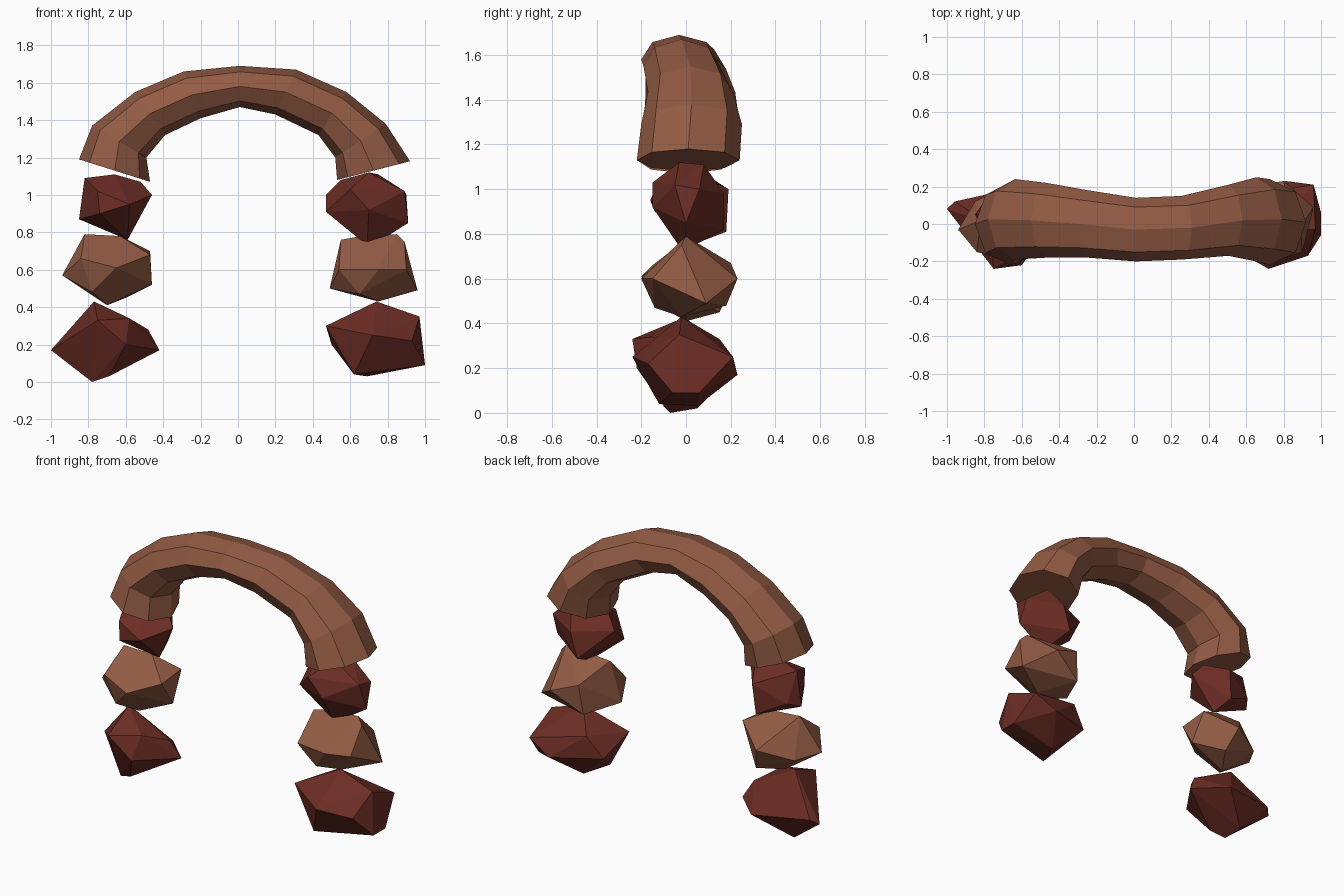
import bpy, bmesh, math
from mathutils import Vector

cube = bpy.data.objects.get("Cube")
if cube:
    bpy.data.objects.remove(cube)


def make_material(name, color):
    mat = bpy.data.materials.new(name)
    mat.use_nodes = True
    mat.diffuse_color = color
    mat.node_tree.nodes["Principled BSDF"].inputs["Base Color"].default_value = color
    return mat


clay = make_material("clay brown", (0.29, 0.105, 0.057, 1))
rust = make_material("dark rust red", (0.15, 0.026, 0.018, 1))


def add_object(name, bm, mat):
    bmesh.ops.recalc_face_normals(bm, faces=bm.faces)
    mesh = bpy.data.meshes.new(name)
    bm.to_mesh(mesh)
    bm.free()
    mesh.materials.append(mat)
    obj = bpy.data.objects.new(name, mesh)
    bpy.context.scene.collection.objects.link(obj)
    return obj


def make_rock(name, mat, points):
    """Faceted stone: convex hull of its corner points."""
    bm = bmesh.new()
    verts = [bm.verts.new(p) for p in points]
    hull = bmesh.ops.convex_hull(bm, input=verts)
    loose = {v for v in hull["geom_interior"] if isinstance(v, bmesh.types.BMVert)}
    bmesh.ops.delete(bm, geom=list(loose), context="VERTS")
    bmesh.ops.dissolve_limit(bm, angle_limit=math.radians(6),
                             verts=bm.verts, edges=bm.edges)
    return add_object(name, bm, mat)


def make_arch(name, mat, stations, sides=8):
    """Sweep an octagon; each station is outer x, z, inner x, z, front y, back y."""
    bm = bmesh.new()
    rings = []
    for ox, oz, ix, iz, front, back in stations:
        outer, inner = Vector((ox, 0, oz)), Vector((ix, 0, iz))
        middle, reach = (outer + inner) / 2, (outer - inner) / 2
        ring = []
        for k in range(sides):
            a = math.tau * k / sides
            p = middle + reach * math.cos(a)
            p.y = (front + back) / 2 + (back - front) / 2 * math.sin(a)
            ring.append(bm.verts.new(p))
        rings.append(ring)
    for r, s in zip(rings, rings[1:]):
        for k in range(sides):
            n = (k + 1) % sides
            bm.faces.new((r[k], r[n], s[n], s[k]))
    bm.faces.new(rings[0])
    bm.faces.new(rings[-1])
    return add_object(name, bm, mat)


# Heavy curved lintel
make_arch("arch", clay, [
    (-.85, 1.19, -.47, 1.07, -.22, .22),
    (-.78, 1.37, -.49, 1.2, -.19, .24),
    (-.55, 1.55, -.39, 1.32, -.18, .22),
    (-.29, 1.66, -.2, 1.41, -.18, .18),
    (.01, 1.69, .01, 1.47, -.2, .14),
    (.31, 1.67, .2, 1.43, -.19, .15),
    (.58, 1.55, .43, 1.32, -.17, .21),
    (.79, 1.38, .52, 1.2, -.2, .25),
    (.92, 1.18, .53, 1.08, -.22, .24),
])

# Left stack of stones
make_rock("left_top_stone", rust, [
    (.55, 0, 1.08), (.7, -.03, 1.12), (.75, .08, 1.11), (.89, -.05, 1.02),
    (.9, .06, 1), (.91, 0, .85), (.72, 0, .73), (.69, -.02, .73),
    (.47, -.05, .91), (.47, .05, 1), (.6, -.15, 1.03), (.7, -.15, .92),
    (.7, .17, .98), (.65, .17, .82)])
make_rock("left_middle_stone", clay, [
    (.55, -.02, .76), (.66, 0, .78), (.85, 0, .79), (.89, -.02, .75),
    (.96, .09, .49), (.9, -.15, .6), (.75, -.2, .6), (.54, -.17, .6),
    (.49, -.05, .5), (.75, -.02, .43), (.6, .18, .48), (.8, .23, .6),
    (.62, .2, .67), (.65, -.14, .47)])
make_rock("left_bottom_stone", rust, [
    (.74, -.02, .43), (.97, -.03, .35), (.96, .21, .25), (1, .06, .09),
    (1, -.06, .09), (.93, -.17, .22), (.72, -.24, .25), (.47, -.1, .3),
    (.5, .12, .2), (.62, -.12, .04), (.69, .05, .03), (.81, .23, .17),
    (.6, .15, .33)])

# Right stack of stones
make_rock("right_top_stone", rust, [
    (-.82, .05, 1.09), (-.66, 0, 1.11), (-.52, .04, 1.07), (-.46, 0, 1),
    (-.59, .05, .76), (-.85, .05, .87), (-.75, -.13, 1.02), (-.58, -.16, .95),
    (-.74, -.14, .9), (-.6, .19, 1), (-.62, .18, .81), (-.8, .12, .9)])
make_rock("right_middle_stone", clay, [
    (-.82, .02, .79), (-.63, .03, .78), (-.47, .1, .7), (-.47, -.1, .68),
    (-.46, 0, .52), (-.7, 0, .41), (-.94, -.03, .57), (-.65, -.2, .61),
    (-.84, -.15, .66), (-.78, -.12, .48), (-.65, .22, .6), (-.85, .12, .55),
    (-.6, .15, .45)])
make_rock("right_bottom_stone", rust, [
    (-.77, 0, .43), (-.58, -.15, .34), (-.48, 0, .28), (-.42, .03, .17),
    (-.69, -.1, .03), (-.78, -.07, 0), (-.8, .05, .02), (-1, .08, .17),
    (-.96, .12, .2), (-.75, -.24, .33), (-.6, .2, .17), (-.6, -.22, .2)])
